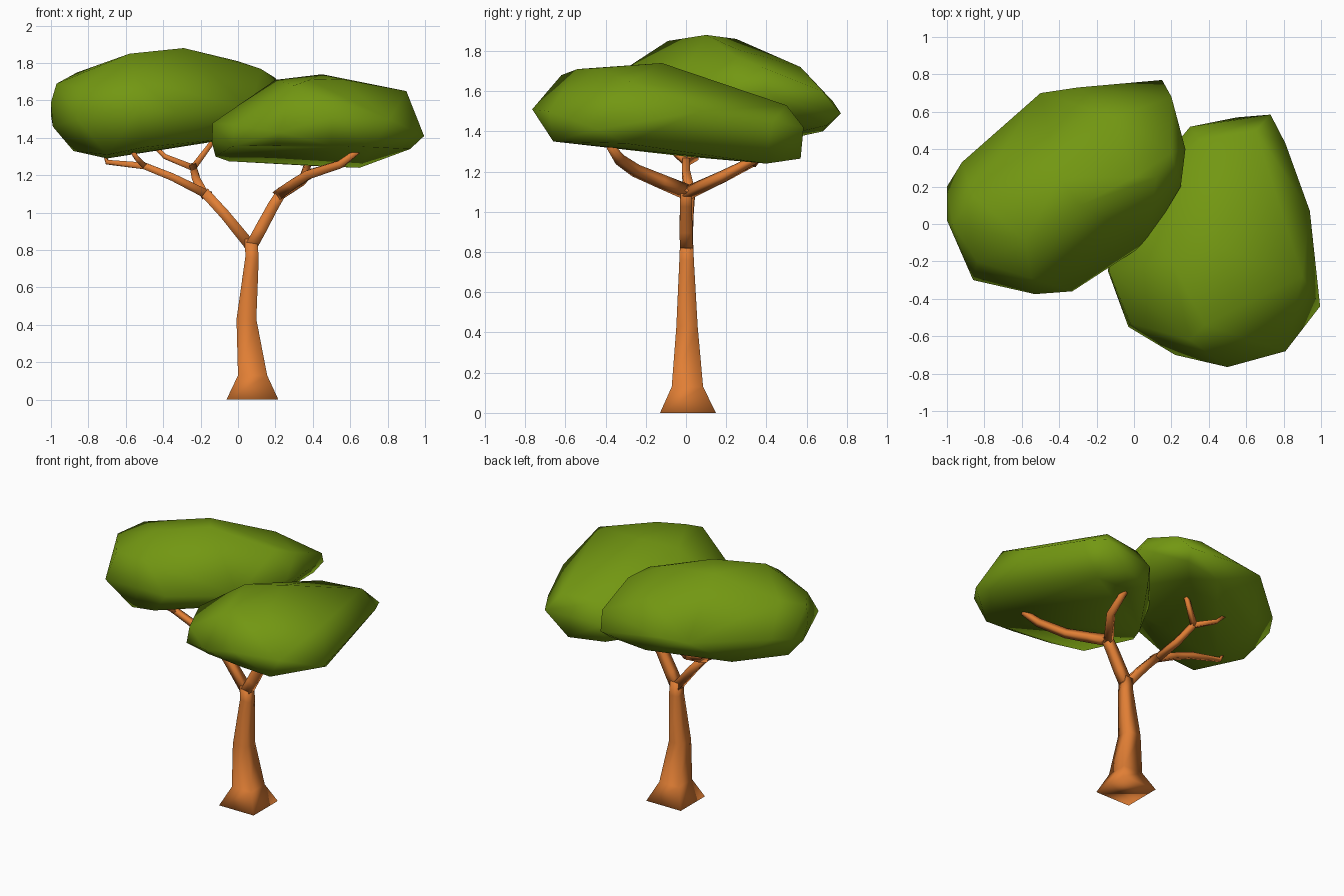
import bpy, bmesh
from mathutils import Vector


def material(name, rgb):
    m = bpy.data.materials.new(name)
    m.diffuse_color = (*rgb, 1)
    return m


bark = material("bark", (0.75, 0.21, 0.035))
leaf = material("leaf", (0.17, 0.31, 0.006))


def finish(bm, name, mat):
    bmesh.ops.recalc_face_normals(bm, faces=bm.faces)
    for f in bm.faces:
        f.smooth = True
    me = bpy.data.meshes.new(name)
    bm.to_mesh(me)
    bm.free()
    me.materials.append(mat)
    ob = bpy.data.objects.new(name, me)
    bpy.context.collection.objects.link(ob)
    return ob


def limb(name, nodes):
    """Four-sided tapering tube through (x, y, z, half width) nodes."""
    bm = bmesh.new()
    pts = [Vector(n[:3]) for n in nodes]
    rings = []
    for i, n in enumerate(nodes):
        t = (pts[min(i + 1, len(pts) - 1)] - pts[max(i - 1, 0)]).normalized()
        if n[2] < 0.2:                      # trunk foot stays level
            t = Vector((0, 0, 1))
        a = Vector((0, 1, 0)).cross(t).normalized()
        b = t.cross(a)
        rings.append([bm.verts.new(pts[i] + (a * u + b * v) * n[3])
                      for u, v in ((-1, -1), (1, -1), (1, 1), (-1, 1))])
    for r, s in zip(rings, rings[1:]):
        for k in range(4):
            j = (k + 1) % 4
            bm.faces.new((r[k], r[j], s[j], s[k]))
    bm.faces.new(rings[0])
    bm.faces.new(rings[-1])
    return finish(bm, name, bark)


def crown(name, points):
    """Faceted canopy: convex hull around a few outline points, softly shaded."""
    bm = bmesh.new()
    for p in points:
        bm.verts.new(p)
    bmesh.ops.convex_hull(bm, input=bm.verts)
    loose = [v for v in bm.verts if not v.link_faces]
    bmesh.ops.delete(bm, geom=loose, context='VERTS')
    ob = finish(bm, name, leaf)
    bpy.ops.object.select_all(action='DESELECT')
    ob.select_set(True)
    bpy.context.view_layer.objects.active = ob
    bpy.ops.object.shade_smooth_by_angle(angle=1.5)


# Trunk with flared foot
limb("trunk", [(0.077, 0.01, 0, 0.139), (0.078, 0.007, 0.13, 0.078),
               (0.045, 0.005, 0.43, 0.053), (0.075, 0.003, 0.76, 0.036),
               (0.07, 0.003, 0.86, 0.032)])

# Left limb and its forks
limb("left_limb", [(0.085, 0.003, 0.80, 0.03), (-0.07, 0.01, 0.99, 0.027), (-0.18, 0.02, 1.11, 0.026)])
limb("left_outer_branch", [(-0.15, 0.02, 1.09, 0.024), (-0.35, 0.0, 1.19, 0.02),
                           (-0.5, 0.0, 1.25, 0.018), (-0.70, 0.05, 1.27, 0.012),
                           (-0.715, 0.06, 1.33, 0.011)])
limb("left_outer_twig", [(-0.5, 0.0, 1.25, 0.015), (-0.54, -0.05, 1.29, 0.013), (-0.58, -0.07, 1.35, 0.01)])
limb("left_back_branch", [(-0.18, 0.02, 1.10, 0.023), (-0.22, 0.18, 1.17, 0.021), (-0.24, 0.34, 1.25, 0.018)])
limb("left_back_twig_a", [(-0.24, 0.33, 1.24, 0.017), (-0.39, 0.38, 1.30, 0.013), (-0.46, 0.39, 1.37, 0.01)])
limb("left_back_twig_b", [(-0.24, 0.33, 1.24, 0.017), (-0.12, 0.39, 1.40, 0.012)])

# Right limb and its forks
limb("right_limb", [(0.06, 0.003, 0.80, 0.032), (0.12, 0, 0.91, 0.032),
                    (0.19, 0, 1.04, 0.03), (0.24, 0, 1.12, 0.027)])
limb("right_front_branch", [(0.22, 0, 1.10, 0.028), (0.29, -0.12, 1.15, 0.026), (0.38, -0.25, 1.205, 0.024),
                            (0.55, -0.33, 1.26, 0.021), (0.64, -0.38, 1.33, 0.015)])
limb("right_back_branch", [(0.22, 0, 1.09, 0.025), (0.35, 0.18, 1.175, 0.021), (0.38, 0.40, 1.29, 0.015)])

# Upper left canopy: rim, top, underside
crown("left_canopy", [
    (-1, .2, 1.52), (-1, .02, 1.59), (-.99, .06, 1.46), (-.92, .33, 1.55), (-.5, .7, 1.55),
    (-.3, .73, 1.55), (.15, .77, 1.49), (.2, .68, 1.6), (.275, .4, 1.6), (.25, .2, 1.6),
    (.07, -.1, 1.55), (-.33, -.36, 1.54), (-.53, -.375, 1.55), (-.86, -.3, 1.5),
    (-.97, 0, 1.69), (-.86, .15, 1.75), (-.58, -.09, 1.85), (-.29, .1, 1.88), (-.4, .25, 1.86),
    (0, .25, 1.81), (.12, .25, 1.77), (.2, .38, 1.72), (-.1, .57, 1.72), (-.55, -.29, 1.72),
    (-.84, -.2, 1.67), (-.88, .08, 1.33), (-.7, .02, 1.29), (-.65, .4, 1.34), (-.15, .68, 1.40),
    (.12, .7, 1.43), (0, .57, 1.40), (-.7, -.22, 1.31), (-.5, -.25, 1.35),
    (-.1, 0, 1.39), (.15, .2, 1.45)])

# Lower right canopy: rim, top, underside
crown("right_canopy", [
    (.25, .43, 1.43), (.3, .52, 1.4), (.3, .5, 1.27), (.55, .57, 1.265), (.73, .585, 1.42),
    (.81, .43, 1.45), (.94, .07, 1.5), (.995, -.44, 1.41), (.81, -.68, 1.5), (.5, -.765, 1.51),
    (.22, -.7, 1.43), (-.03, -.55, 1.355), (-.02, -.53, 1.47), (-.135, -.25, 1.48),
    (-.14, -.25, 1.38), (-.05, .1, 1.42),
    (.9, -.28, 1.65), (.45, -.12, 1.74), (.55, -.45, 1.715), (.38, -.54, 1.71), (.2, -.2, 1.71),
    (.3, -.62, 1.68), (.35, .45, 1.53), (.65, .5, 1.53), (.65, .4, 1.24), (.4, .4, 1.25),
    (-.12, -.15, 1.3), (-.05, 0, 1.275), (.5, -.66, 1.36), (.2, -.62, 1.36),
    (.72, -.66, 1.35), (.92, -.3, 1.34)])
